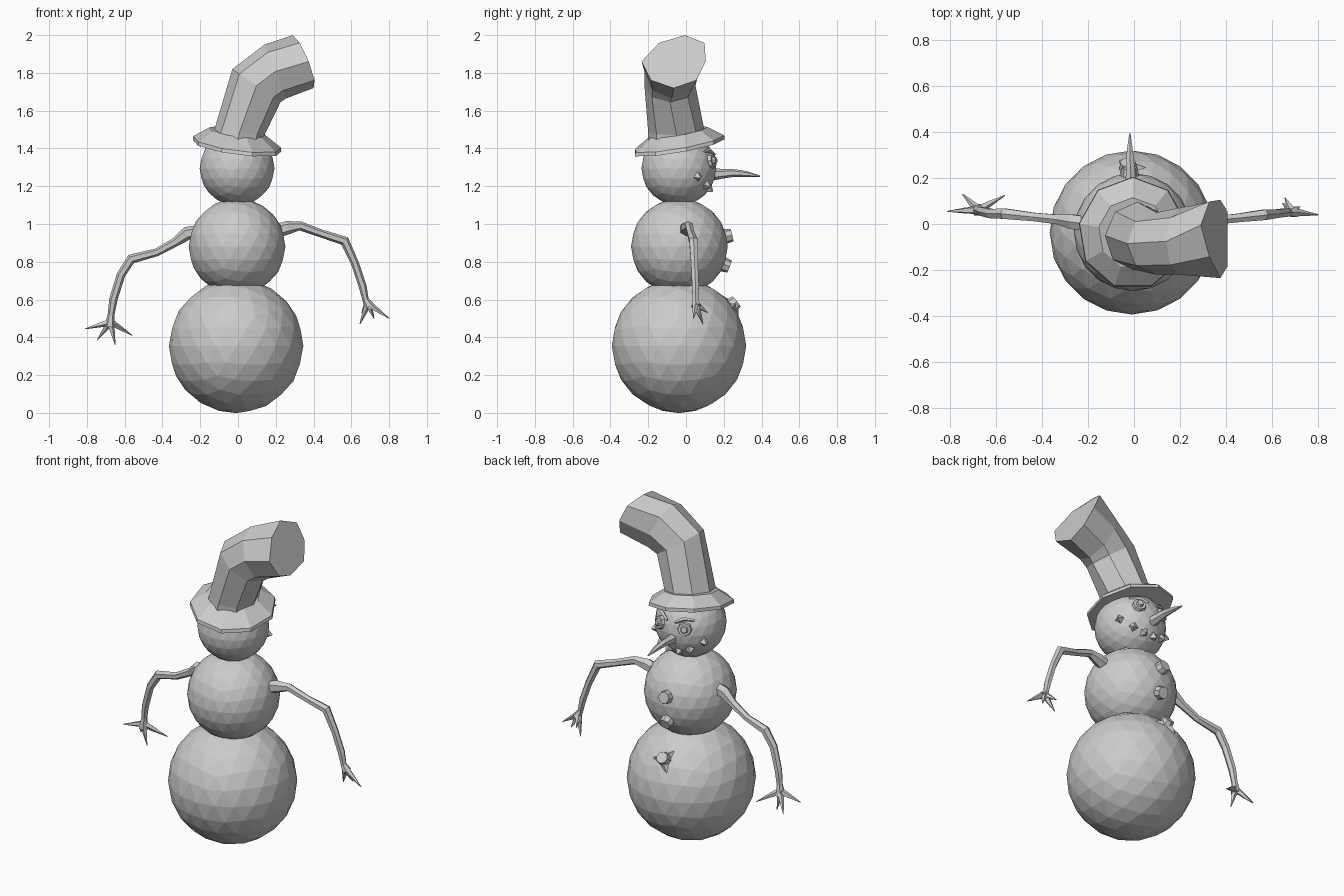
import bpy, bmesh
from math import sin, cos, pi, radians, sqrt
from mathutils import Vector, Matrix

if "Cube" in bpy.data.objects:
    bpy.data.objects.remove(bpy.data.objects["Cube"])


def finish(bm, name):
    bmesh.ops.recalc_face_normals(bm, faces=bm.faces)
    me = bpy.data.meshes.new(name)
    bm.to_mesh(me)
    bm.free()
    ob = bpy.data.objects.new(name, me)
    bpy.context.collection.objects.link(ob)
    return ob


def loft(name, rings, caps=True):
    """Skin a list of point rings of equal length."""
    bm = bmesh.new()
    loops = [[bm.verts.new(p) for p in r] for r in rings]
    n = len(loops[0])
    for a, b in zip(loops, loops[1:]):
        for i in range(n):
            j = (i + 1) % n
            bm.faces.new((a[i], a[j], b[j], b[i]))
    if caps:
        bm.faces.new(loops[0])
        bm.faces.new(loops[-1])
    return finish(bm, name)


def tube(name, path, sides=6, ref=(0, 1, 0)):
    """Tapered tube along (x, y, z, radius) points."""
    pts = [Vector(p[:3]) for p in path]
    rings = []
    for i, p in enumerate(pts):
        t = (pts[min(i + 1, len(pts) - 1)] - pts[max(i - 1, 0)]).normalized()
        u = t.cross(Vector(ref)).normalized()
        v = t.cross(u)
        rings.append([p + path[i][3] * (u * cos(2 * pi * k / sides) + v * sin(2 * pi * k / sides))
                      for k in range(sides)])
    return loft(name, rings)


def ball(name, centre, r):
    bm = bmesh.new()
    bmesh.ops.create_icosphere(bm, subdivisions=3, radius=r, matrix=Matrix.Translation(centre))
    return finish(bm, name)


def on_ball(sphere, az, z):
    """Point and outward direction on a ball; az is degrees off +y towards +x."""
    c, r = Vector(sphere[0]), sphere[1]
    h = sqrt(r * r - (z - c.z) ** 2)
    d = Vector((h * sin(radians(az)), h * cos(radians(az)), z - c.z))
    return c + d, d.normalized()


def stud(name, sphere, az, z, sides, r1, r2, depth, sink=0.01, spin=0.0):
    """Cone or cylinder standing out of a ball."""
    p, d = on_ball(sphere, az, z)
    m = (Matrix.Translation(p + d * (depth / 2 - sink)) @ d.to_track_quat('Z', 'Y').to_matrix().to_4x4()
         @ Matrix.Rotation(radians(spin), 4, 'Z'))
    bm = bmesh.new()
    bmesh.ops.create_cone(bm, cap_ends=True, segments=sides, radius1=r1, radius2=r2, depth=depth, matrix=m)
    return finish(bm, name)


# Three body balls
BASE = ((-0.01, -0.037, 0.355), 0.356)
CHEST = ((-0.005, -0.035, 0.88), 0.256)
HEAD = ((-0.005, -0.038, 1.295), 0.198)
ball("body_base", *BASE)
ball("body_chest", *CHEST)
ball("head", *HEAD)

# Hat brim: tilted flaring ring
N = 9


def brim_ring(r, z):
    out = []
    for k in range(N):
        a = 2 * pi * (k + 0.25) / N
        x, y = r * cos(a), r * 1.03 * sin(a)
        out.append((x - 0.005, y - 0.04, z - 0.13 * x + 0.17 * y))
    return out


loft("hat_brim", [brim_ring(0.17, 1.40), brim_ring(0.238, 1.408),
                  brim_ring(0.235, 1.428), brim_ring(0.15, 1.487)])

# Hat crown: outer x, z / inner x, z / y centre / y half width / side bulge in x
crown = [(-0.14, 1.45, 0.135, 1.43, -0.045, 0.155, 0),
         (-0.125, 1.50, 0.14, 1.47, -0.05, 0.15, 0),
         (-0.03, 1.82, 0.225, 1.645, -0.085, 0.135, 0),
         (0.14, 1.95, 0.255, 1.665, -0.075, 0.145, 0),
         (0.29, 2.00, 0.40, 1.72, -0.065, 0.17, 0.03)]
rings = []
for ox, oz, ix, iz, yc, hw, bulge in crown:
    ring = []
    for k in range(8):
        c, s = cos(k * pi / 4), sin(k * pi / 4)
        ring.append(((ox + ix) / 2 + c * (ox - ix) / 2 + bulge * abs(s),
                     yc + hw * s + (0.06 * max(c, 0) if bulge else 0),
                     (oz + iz) / 2 + c * (oz - iz) / 2))
    rings.append(ring)
loft("hat_crown", rings)

# Carrot nose, curving gently
tube("nose", [(-0.012, 0.13, 1.262, 0.034), (-0.014, 0.19, 1.266, 0.026), (-0.016, 0.25, 1.270, 0.021),
              (-0.018, 0.32, 1.265, 0.015), (-0.018, 0.392, 1.253, 0.003)], 6, (1, 0, 0))

# Eyes, pupils and slanted brows
for side, s in (("left", -1), ("right", 1)):
    stud(side + "_eye_rim", HEAD, 25 * s, 1.335, 8, 0.042, 0.036, 0.02)
    stud(side + "_eye", HEAD, 25 * s, 1.335, 8, 0.032, 0.016, 0.034)
    path = []
    for az, z, r in ((8, 1.365, 0.008), (24, 1.388, 0.012), (42, 1.382, 0.006)):
        p, d = on_ball(HEAD, az * s, z)
        path.append((*(p + d * 0.006), r))
    tube(side + "_brow", path, 4)

# Coal mouth
for i, (az, z) in enumerate([(-58, 1.25), (-34, 1.205), (-12, 1.185), (12, 1.185), (34, 1.205), (58, 1.25)]):
    stud(f"mouth_coal_{i}", HEAD, az, z, 4, 0.032, 0.004, 0.033, spin=20 * i)

# Buttons, the lowest on a three-cornered patch
for i, (ball_def, z) in enumerate([(CHEST, 0.935), (CHEST, 0.785), (BASE, 0.572)]):
    stud(f"button_{i}", ball_def, -3, z, 8, 0.04, 0.034, 0.04)
stud("button_patch", BASE, -3, 0.567, 3, 0.075, 0.035, 0.024, spin=90)

# Stick arms and fingers
arms = {
    "left": ([(-0.20, 0.0, 0.96, 0.036), (-0.27, 0.01, 0.95, 0.036), (-0.33, 0.02, 0.905, 0.024),
              (-0.43, 0.03, 0.85, 0.021), (-0.565, 0.045, 0.815, 0.026), (-0.62, 0.045, 0.73, 0.023),
              (-0.66, 0.055, 0.60, 0.022), (-0.672, 0.06, 0.52, 0.018), (-0.68, 0.062, 0.455, 0.028)],
             [(-0.81, 0.055, 0.445), (-0.745, 0.13, 0.385), (-0.65, 0.055, 0.36), (-0.56, 0.125, 0.41)]),
    "right": ([(0.20, 0.0, 0.96, 0.036), (0.26, 0.005, 0.98, 0.036), (0.33, 0.015, 0.99, 0.024),
               (0.44, 0.025, 0.95, 0.021), (0.565, 0.04, 0.91, 0.026), (0.62, 0.045, 0.79, 0.021),
               (0.66, 0.05, 0.67, 0.021), (0.675, 0.05, 0.60, 0.017), (0.695, 0.053, 0.565, 0.027)],
              [(0.645, 0.09, 0.47), (0.72, 0.075, 0.50), (0.80, 0.04, 0.50), (0.655, 0.115, 0.53)]),
}
for side, (path, tips) in arms.items():
    tube(side + "_arm", path)
    wrist = Vector(path[-2][:3]).lerp(Vector(path[-1][:3]), 0.6)
    for i, tip in enumerate(tips):
        tip = Vector(tip)
        tube(f"{side}_finger_{i}", [(*wrist, 0.02), (*wrist.lerp(tip, 0.45), 0.013), (*tip, 0.002)], 5)
